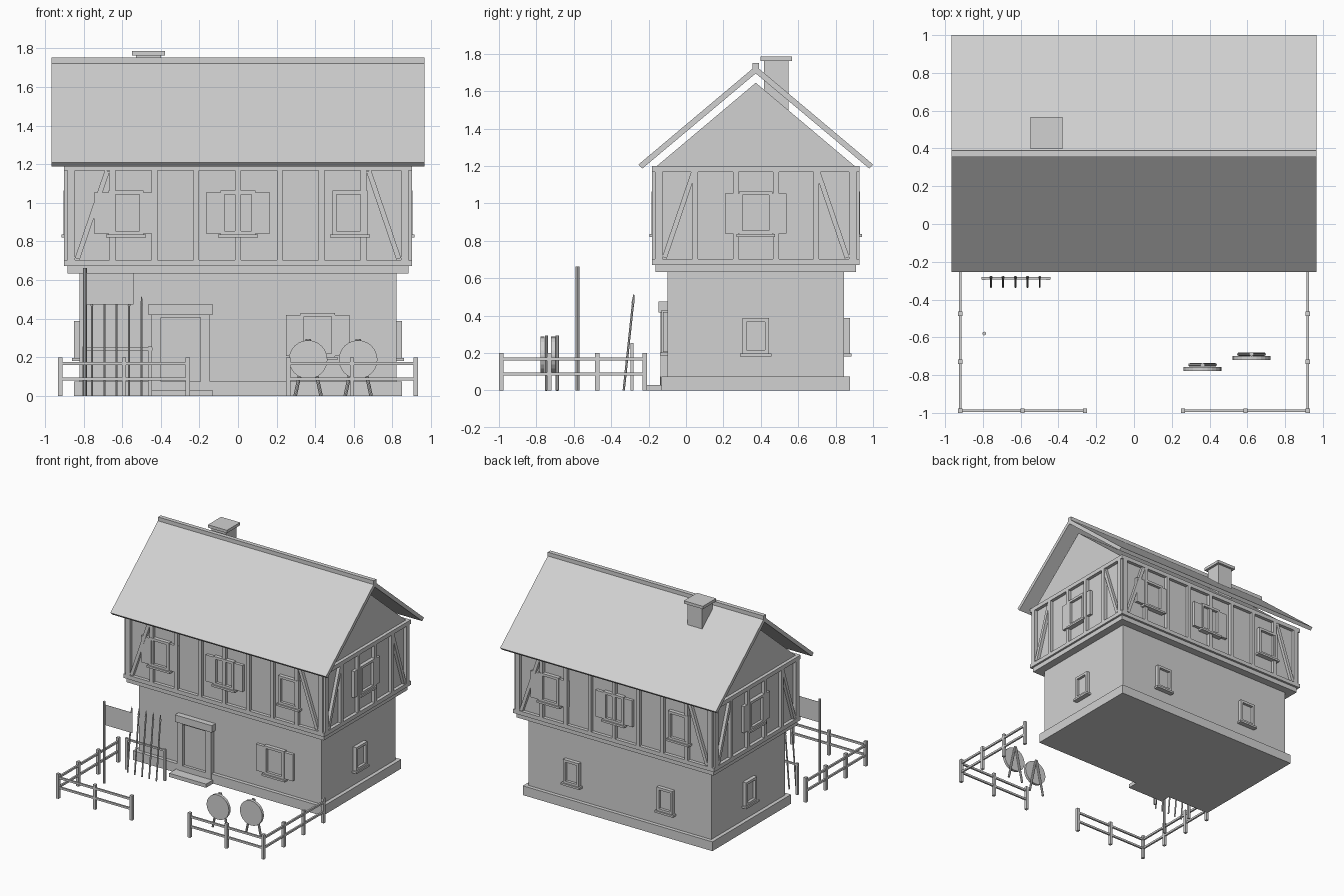
import bpy, bmesh, math
from mathutils import Matrix, Vector

if "Cube" in bpy.data.objects:
    bpy.data.objects.remove(bpy.data.objects["Cube"])

C = 0.373                      # house centre in y
grey = bpy.data.materials.new("plain_grey")
grey.diffuse_color = (0.64, 0.64, 0.64, 1)
grey.use_nodes = True
grey.node_tree.nodes["Principled BSDF"].inputs["Base Color"].default_value = grey.diffuse_color
I = Matrix.Identity(4)


def finish(name, bm):
    bmesh.ops.recalc_face_normals(bm, faces=bm.faces[:])
    me = bpy.data.meshes.new(name)
    bm.to_mesh(me)
    bm.free()
    me.materials.append(grey)
    ob = bpy.data.objects.new(name, me)
    bpy.context.collection.objects.link(ob)
    return ob


def box(bm, x0, x1, y0, y1, z0, z1, m=I):
    t = Matrix.Translation(((x0 + x1) / 2, (y0 + y1) / 2, (z0 + z1) / 2))
    s = Matrix.Diagonal((x1 - x0, y1 - y0, z1 - z0, 1))
    bmesh.ops.create_cube(bm, size=1, matrix=m @ t @ s)


def rod(bm, a, b, r, r2=None, n=8):
    a, b = Vector(a), Vector(b)
    d = b - a
    m = Matrix.Translation((a + b) / 2) @ d.to_track_quat('Z', 'Y').to_matrix().to_4x4()
    bmesh.ops.create_cone(bm, cap_ends=True, segments=n, radius1=r,
                          radius2=r if r2 is None else r2, depth=d.length, matrix=m)


def prism(name, profile, x0, x1):
    bm = bmesh.new()
    f = bm.faces.new([bm.verts.new((x0, y, z)) for y, z in profile])
    ext = bmesh.ops.extrude_face_region(bm, geom=[f])
    verts = [v for v in ext['geom'] if isinstance(v, bmesh.types.BMVert)]
    bmesh.ops.translate(bm, verts=verts, vec=(x1 - x0, 0, 0))
    return finish(name, bm)


def block(name, hx, hy, z0, z1):
    bm = bmesh.new()
    box(bm, -hx, hx, C - hy, C + hy, z0, z1)
    return finish(name, bm)


def wall(side, hx, hy):
    """Wall frame: local x along the wall, local -y outwards, 0 on the wall face."""
    d = hy if side in (0, 2) else hx
    return (Matrix.Translation((0, C, 0)) @ Matrix.Rotation(side * math.pi / 2, 4, 'Z')
            @ Matrix.Translation((0, -d, 0)))


def window(name, m, x, z0, z1, w, shutters):
    bm = bmesh.new()
    h, t = w / 2, 0.02
    for s in (-1, 1):
        e = sorted((x + s * h, x + s * (h - t)))
        box(bm, *e, -0.03, 0.005, z0, z1, m)
    box(bm, x - h + t, x + h - t, -0.03, 0.005, z1 - t, z1, m)
    box(bm, x - h + t, x + h - t, -0.03, 0.005, z0, z0 + t, m)
    finish(name + "_frame", bm)
    bm = bmesh.new()
    box(bm, x - h + t, x + h - t, -0.008, 0.005, z0 + t, z1 - t, m)
    finish(name + "_pane", bm)
    bm = bmesh.new()
    box(bm, x - h - 0.013, x + h + 0.013, -0.04, 0.005, z0 - 0.014, z0 + 0.002, m)
    finish(name + "_sill", bm)
    if shutters:
        bm = bmesh.new()
        for s in (-1, 1):
            e = sorted((x + s * h, x + s * (h + 0.075)))
            box(bm, *e, -0.024, 0.005, z0 + 0.006, z1 - 0.01, m)
        finish(name + "_shutters", bm)


# Masonry body, jetty and timbered storey
block("plinth", 0.85, 0.503, 0, 0.075)
block("ground_floor_wall", 0.82, 0.473, 0.05, 0.636)
block("jetty", 0.884, 0.537, 0.634, 0.672)
block("lower_beam", 0.90, 0.555, 0.672, 0.704)
block("upper_wall", 0.873, 0.528, 0.70, 1.17)
block("top_beam", 0.90, 0.555, 1.167, 1.20)

# Timber posts and braces on each side
sides = ["front", "right", "back", "left"]
for i, side in enumerate(sides):
    m = wall(i, 0.873, 0.528)
    long = i % 2 == 0
    corner = 0.857 if long else 0.513
    xs = [-0.65, -0.432, -0.216, 0, 0.216, 0.432, 0.65] if long else [-0.324, -0.108, 0.108, 0.324]
    bm = bmesh.new()
    for x in xs:
        box(bm, x - 0.015, x + 0.015, -0.027, 0.005, 0.70, 1.17, m)
    for s in (-1, 1):
        x = s * (corner + 0.006)
        box(bm, x - 0.02, x + 0.02, -0.027, 0.005, 0.70, 1.17, m)
    finish(side + "_posts", bm)
    bm = bmesh.new()
    for s in (-1, 1):
        a, b = Vector((s * (corner - 0.025), 0.71)), Vector((s * (corner - 0.18), 1.165))
        d, c = b - a, (a + b) / 2
        r = (m @ Matrix.Translation((c.x, 0, c.y))
             @ Matrix.Rotation(math.atan2(d.x, d.y), 4, 'Y'))
        box(bm, -0.013, 0.013, -0.025, 0.005, -d.length / 2, d.length / 2, r)
    finish(side + "_braces", bm)
    # Upper windows, and small ground windows on all but the front
    for x in ([-0.58, 0, 0.58] if long else [0]):
        window(f"{side}_upper_window", m, x, 0.834, 1.064, 0.18, x < 0.5)
    g = wall(i, 0.82, 0.473)
    if i:
        for x in ([-0.42, 0.42] if long else [0]):
            window(f"{side}_ground_window", g, x, 0.195, 0.387, 0.14, False)
    else:
        window("front_ground_window", g, 0.413, 0.20, 0.43, 0.18, True)

# Gable and roof
prism("gable", [(C - 0.53, 1.199), (C + 0.53, 1.199), (C, 1.645)], -0.873, 0.873)
for s, n in ((-1, "front"), (1, "back")):
    prism(n + "_roof_slope", [(C, 1.735), (C + s * 0.627, 1.208),
                              (C + s * 0.606, 1.187), (C, 1.695)], -0.967, 0.967)
prism("roof_ridge", [(C - 0.017, 1.71), (C + 0.017, 1.71), (C + 0.017, 1.752),
                     (C - 0.017, 1.752)], -0.967, 0.967)

# Chimney
bm = bmesh.new()
box(bm, -0.528, -0.398, 0.417, 0.547, 1.42, 1.765)
finish("chimney_stack", bm)
bm = bmesh.new()
box(bm, -0.548, -0.378, 0.398, 0.566, 1.762, 1.785)
finish("chimney_cap", bm)

# Door
bm = bmesh.new()
box(bm, -0.40, -0.195, -0.115, -0.09, 0.03, 0.41)
box(bm, -0.40, -0.195, -0.138, -0.12, 0.0, 0.075)
finish("door", bm)
bm = bmesh.new()
box(bm, -0.45, -0.40, -0.137, -0.09, 0.03, 0.42)
box(bm, -0.195, -0.145, -0.137, -0.09, 0.03, 0.42)
box(bm, -0.40, -0.195, -0.13, -0.09, 0.405, 0.42)
finish("door_frame", bm)
bm = bmesh.new()
box(bm, -0.463, -0.132, -0.146, -0.09, 0.418, 0.475)
finish("door_lintel", bm)
bm = bmesh.new()
box(bm, -0.463, -0.132, -0.22, -0.12, 0, 0.03)
finish("door_step", bm)

# Fence
posts, rails = bmesh.new(), bmesh.new()
for s in (-1, 1):
    spots = [(0.92, -0.988), (0.92, -0.73), (0.92, -0.474), (0.92, -0.22),
             (0.59, -0.988), (0.26, -0.988)]
    for x, y in spots:
        box(posts, s * x - 0.011, s * x + 0.011, y - 0.012, y + 0.012, 0, 0.2)
    for z in (0.088, 0.167):
        box(rails, s * 0.92 - 0.007, s * 0.92 + 0.007, -0.988, -0.22, z - 0.008, z + 0.008)
        e = sorted((s * 0.26, s * 0.92))
        box(rails, *e, -0.995, -0.981, z - 0.008, z + 0.008)
finish("fence_posts", posts)
finish("fence_rails", rails)

# Banner
bm = bmesh.new()
rod(bm, (-0.793, -0.58, 0), (-0.793, -0.58, 0.662), 0.01)
finish("banner_pole", bm)
bm = bmesh.new()
box(bm, -0.785, -0.54, -0.581, -0.579, 0.472, 0.637)
finish("banner_cloth", bm)

# Spear rack
bm = bmesh.new()
for x in (-0.795, -0.455):
    box(bm, x - 0.01, x + 0.01, -0.297, -0.28, 0, 0.255)
box(bm, -0.807, -0.443, -0.294, -0.281, 0.236, 0.25)
finish("spear_rack", bm)
shafts, heads = bmesh.new(), bmesh.new()
for i in range(5):
    x = -0.757 + 0.0645 * i
    rod(shafts, (x, -0.333, 0), (x, -0.283, 0.47), 0.006, n=6)
    rod(heads, (x, -0.283, 0.465), (x, -0.279, 0.515), 0.009, 0.002, n=6)
finish("spear_shafts", shafts)
finish("spear_heads", heads)

# Archery targets on splayed legs
discs, legs = bmesh.new(), bmesh.new()
for x, y in ((0.363, -0.778), (0.622, -0.721)):
    rod(discs, (x, y, 0.188), (x, y + 0.022, 0.188), 0.1, n=24)
    for s in (-1, 1):
        rod(legs, (x + s * 0.004, y + 0.032, 0.293), (x + s * 0.067, y + 0.032, 0), 0.009)
ob = finish("target_discs", discs)
finish("target_legs", legs)
